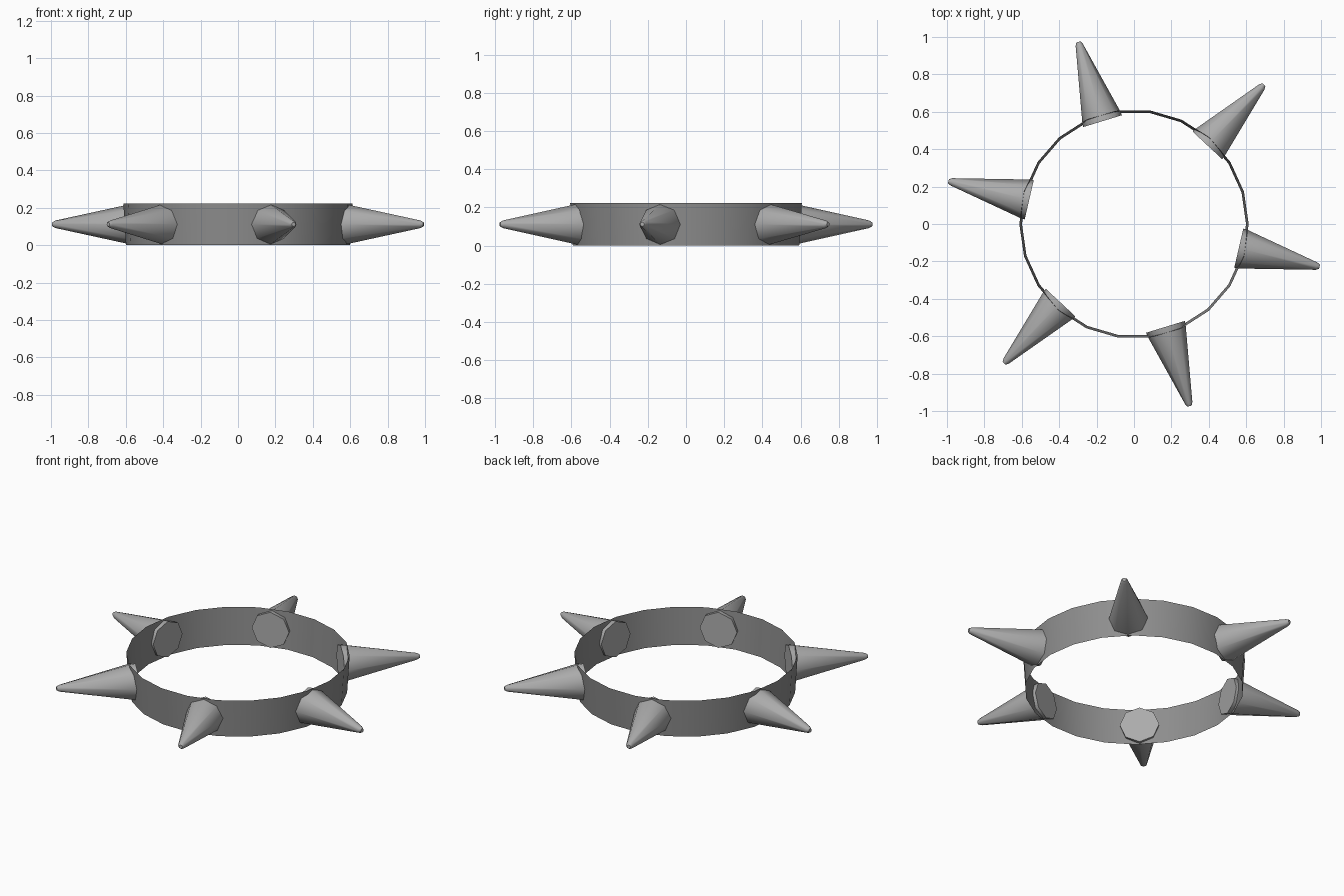
import bpy, bmesh, math
from mathutils import Matrix

if "Cube" in bpy.data.objects:
    bpy.data.objects.remove(bpy.data.objects["Cube"])

H = 0.224          # band height
R_TOP, R_BOTTOM = 0.613, 0.599
SIDES = 22


def material(name, value):
    mat = bpy.data.materials.new(name)
    mat.diffuse_color = (value, value, value, 1)
    mat.use_nodes = True
    mat.node_tree.nodes["Principled BSDF"].inputs["Base Color"].default_value = mat.diffuse_color
    return mat


def lathe(name, profile, sides, capped, mat, matrix=Matrix()):
    """Revolve (radius, height) points about the local z axis."""
    bm = bmesh.new()
    rings = []
    for r, z in profile:
        rings.append([bm.verts.new((r * math.cos(2 * math.pi * i / sides),
                                    r * math.sin(2 * math.pi * i / sides), z))
                      for i in range(sides)])
    for a, b in zip(rings, rings[1:]):
        for i in range(sides):
            j = (i + 1) % sides
            bm.faces.new((a[i], a[j], b[j], b[i]))
    if capped:
        bm.faces.new(rings[0][::-1])
        bm.faces.new(rings[-1])
    mesh = bpy.data.meshes.new(name)
    bm.to_mesh(mesh)
    bm.free()
    mesh.materials.append(mat)
    obj = bpy.data.objects.new(name, mesh)
    obj.matrix_world = matrix
    bpy.context.collection.objects.link(obj)
    bpy.ops.object.select_all(action='DESELECT')
    obj.select_set(True)
    bpy.context.view_layer.objects.active = obj
    bpy.ops.object.shade_smooth_by_angle(angle=math.radians(50))
    return obj


band_grey = material("band_grey", 0.27)
spike_grey = material("spike_grey", 0.41)

# Single-sheet faceted band, slightly flared towards the top
lathe("band", [(R_BOTTOM, 0), (R_TOP, H)], SIDES, False, band_grey)

# Six radial spikes with a short straight foot and a blunted tip
spike_profile = [(0.108, 0.575), (0.106, 0.598), (0.02, 1.002), (0.011, 1.018)]
for k in range(6):
    angle = math.radians(-13 + 60 * k)
    m = (Matrix.Translation((0, 0, H / 2)) @ Matrix.Rotation(angle, 4, 'Z')
         @ Matrix.Rotation(math.pi / 2, 4, 'Y'))
    lathe(f"spike_{k + 1}", spike_profile, 8, True, spike_grey, m)
